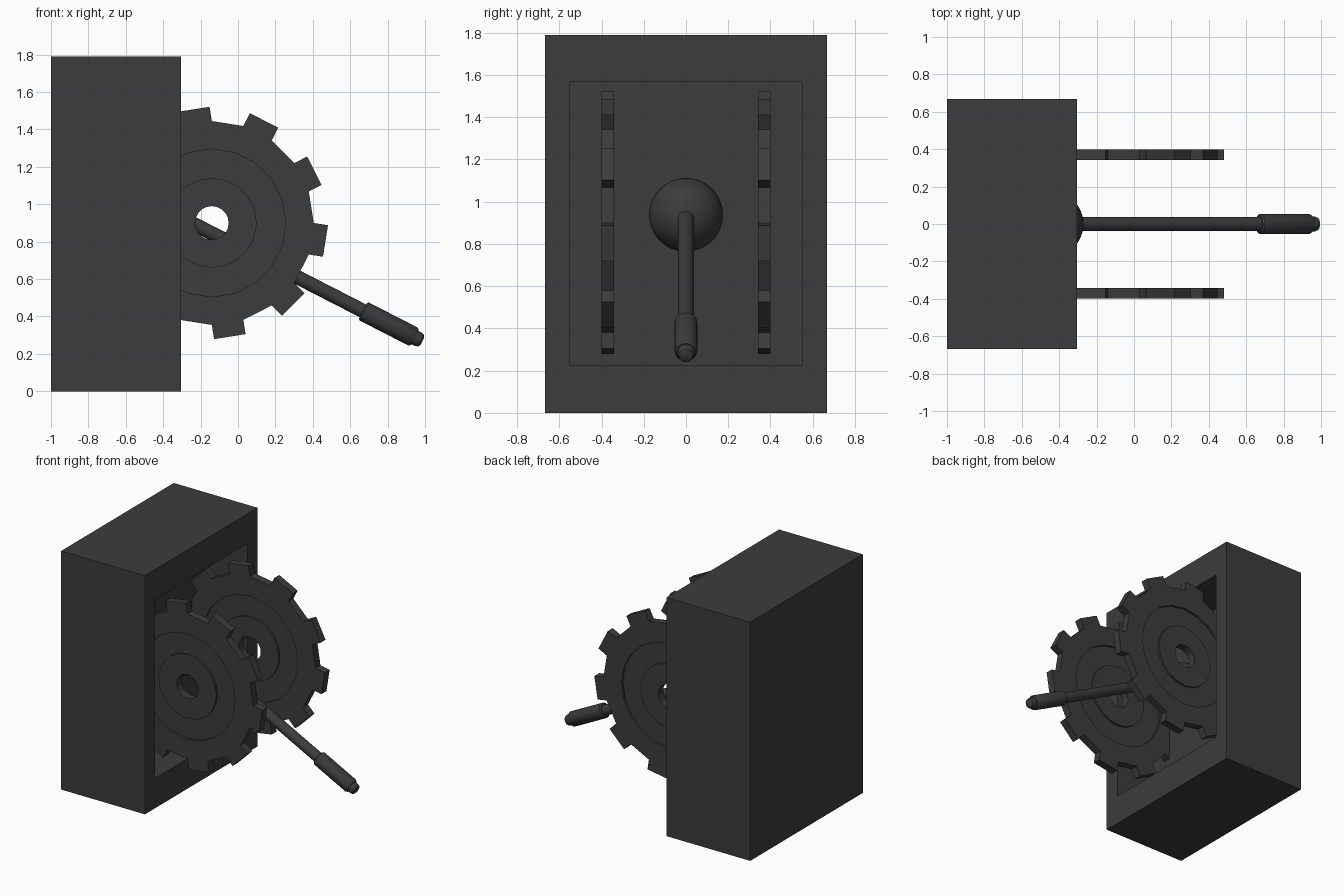
import bpy, bmesh
from math import sin, cos, radians, tau, atan
from mathutils import Vector, Matrix

if "Cube" in bpy.data.objects:
    bpy.data.objects.remove(bpy.data.objects["Cube"])

dark = bpy.data.materials.new("dark_grey")
dark.diffuse_color = (0.045, 0.045, 0.045, 1)
dark.use_nodes = True
dark.node_tree.nodes["Principled BSDF"].inputs["Base Color"].default_value = dark.diffuse_color


def finish(bm, name, smooth=False):
    bmesh.ops.recalc_face_normals(bm, faces=bm.faces)
    me = bpy.data.meshes.new(name)
    bm.to_mesh(me)
    bm.free()
    ob = bpy.data.objects.new(name, me)
    bpy.context.collection.objects.link(ob)
    me.materials.append(dark)
    if smooth:
        bpy.ops.object.select_all(action='DESELECT')
        ob.select_set(True)
        bpy.context.view_layer.objects.active = ob
        bpy.ops.object.shade_smooth_by_angle(angle=radians(35))
    return ob


def revolve(profile, sides, offset=0.0, closed=False):
    """Lathe (radius, height) points around z; returns bmesh and face bands."""
    bm = bmesh.new()
    rings = [[bm.verts.new((r * cos(offset + tau * k / sides),
                            r * sin(offset + tau * k / sides), h))
              for k in range(sides)] for r, h in profile]
    pairs = list(zip(rings, rings[1:]))
    if closed:
        pairs.append((rings[-1], rings[0]))
    bands = [[bm.faces.new((a[k], a[(k + 1) % sides], b[(k + 1) % sides], b[k]))
              for k in range(sides)] for a, b in pairs]
    if not closed:
        bm.faces.new(rings[0][::-1])
        bm.faces.new(rings[-1])
    return bm, bands


# Housing: block with a deep rectangular recess in its right face
bm = bmesh.new()
bmesh.ops.create_cube(bm, size=1, matrix=Matrix.Translation((-0.6525, 0, 0.895))
                      @ Matrix.Diagonal((0.695, 1.334, 1.79, 1)))
face = max(bm.faces, key=lambda f: f.calc_center_median().x)
bmesh.ops.inset_individual(bm, faces=[face], thickness=0.167)
for v in face.verts:
    v.co.z = 1.567 if v.co.z > 0.9 else 0.225
pocket = bmesh.ops.extrude_discrete_faces(bm, faces=[face])["faces"][0]
bmesh.ops.translate(bm, verts=pocket.verts, vec=(-0.315, 0, 0))
finish(bm, "housing")

# Gears: grooved ring, with alternate rim facets pulled out as teeth
T, G = 0.029, 0.014
gear_profile = [(0.545, -T), (0.545, T), (0.395, T), (0.395, G), (0.24, G), (0.24, T),
                (0.09, T), (0.09, -T), (0.24, -T), (0.24, -G), (0.395, -G), (0.395, -T)]
for name, y in (("front_gear", -0.37), ("back_gear", 0.37)):
    bm, bands = revolve(gear_profile, 20, radians(18), closed=True)
    bmesh.ops.recalc_face_normals(bm, faces=bm.faces)
    for tooth in bmesh.ops.extrude_discrete_faces(bm, faces=bands[0][::2])["faces"]:
        tooth.normal_update()
        out = tooth.calc_center_median()
        out.z = 0
        bmesh.ops.translate(bm, verts=tooth.verts, vec=out.normalized() * 0.077)
    # stand upright: lathe axis to y
    bmesh.ops.transform(bm, verts=bm.verts, matrix=Matrix.Translation((-0.14, y, 0.9))
                        @ Matrix.Rotation(radians(90), 4, 'X'))
    finish(bm, name)

# Pivot ball
bm = bmesh.new()
bmesh.ops.create_uvsphere(bm, u_segments=32, v_segments=16, radius=0.175,
                          matrix=Matrix.Translation((-0.445, 0, 0.938)))
finish(bm, "pivot_ball", True)

# Lever: shaft, thicker grip and rounded tip on one sloping axis
slope = Matrix.Translation((-0.40, 0, 0.978)) @ Matrix.Rotation(
    radians(90) + atan(0.513), 4, 'Y')
for name, profile in (
        ("lever_shaft", [(0.038, 0), (0.038, 1.52)]),
        ("lever_grip", [(0.046, 1.20), (0.054, 1.208), (0.054, 1.50), (0.046, 1.512)]),
        ("lever_tip", [(0.040, 1.505), (0.040, 1.535), (0.034, 1.55), (0.02, 1.557)])):
    bm, _ = revolve(profile, 24)
    bmesh.ops.transform(bm, verts=bm.verts, matrix=slope)
    finish(bm, name, True)
